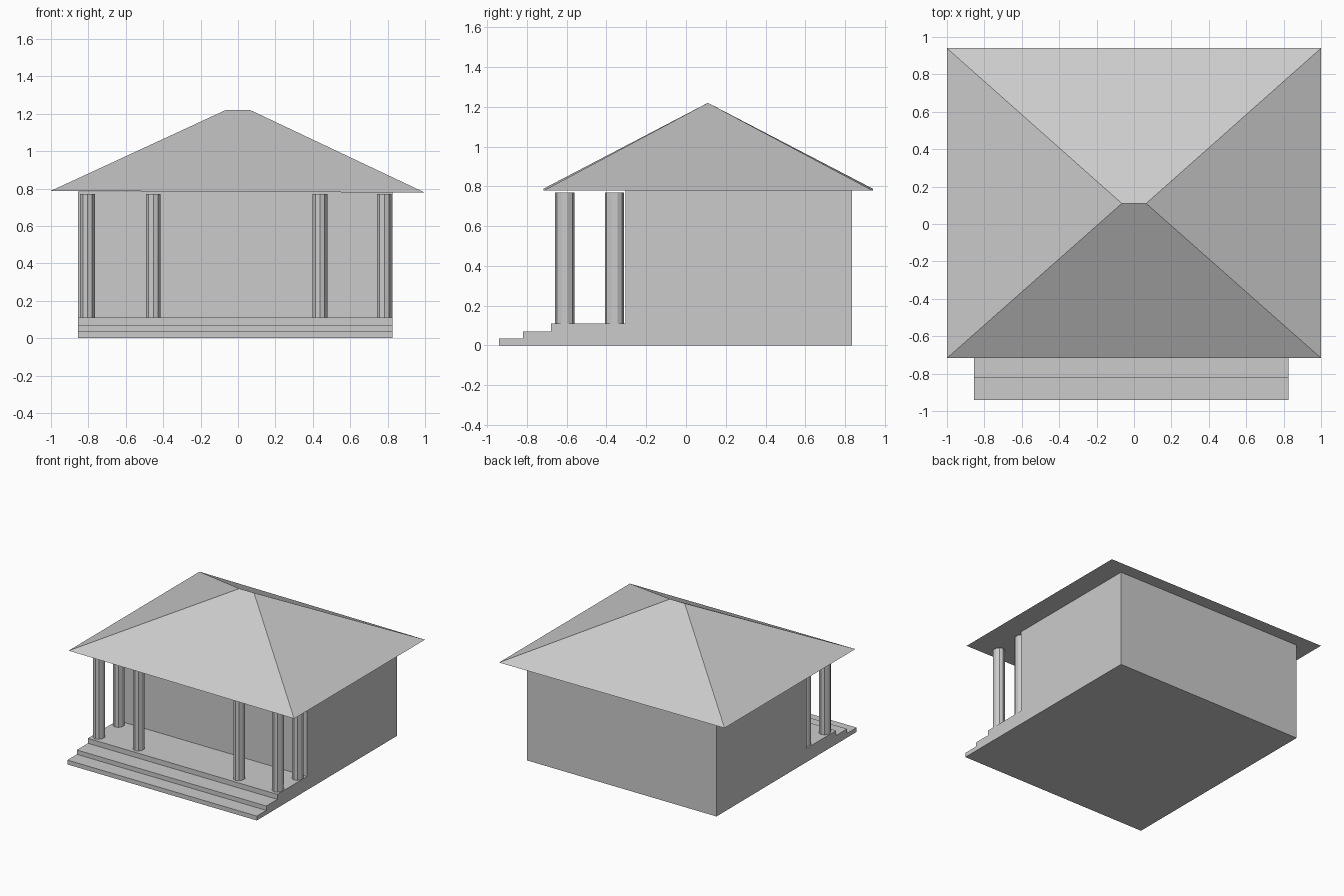
import bpy
from math import pi

if "Cube" in bpy.data.objects:
    bpy.data.objects.remove(bpy.data.objects["Cube"])


def make(name, verts, faces):
    mesh = bpy.data.meshes.new(name)
    mesh.from_pydata(verts, [], faces)
    obj = bpy.data.objects.new(name, mesh)
    bpy.context.collection.objects.link(obj)
    return obj


# House body: walls, porch floor and steps as one extruded side profile (y, z)
profile = [(-0.94, 0), (0.835, 0), (0.835, 0.785), (-0.305, 0.785),
           (-0.305, 0.11), (-0.68, 0.11), (-0.68, 0.07),
           (-0.82, 0.07), (-0.82, 0.035), (-0.94, 0.035)]
n = len(profile)
left, right = -0.855, 0.825
verts = [(x, y, z) for x in (right, left) for y, z in profile]
sides = [(i, i + n, (i + 1) % n + n, (i + 1) % n) for i in range(n)]
make("house_body", verts,
     sides + [tuple(range(n)), tuple(reversed(range(n, 2 * n)))])

# Hipped roof with a short ridge; its left eave sits slightly higher
y0, y1, ridge_y = -0.717, 0.94, 0.11
low, high, top = 0.778, 0.788, 1.22
make("hip_roof",
     [(-1, y0, high), (1, y0, low), (1, y1, low), (-1, y1, high),
      (-0.065, ridge_y, top), (0.065, ridge_y, top)],
     [(3, 2, 1, 0), (0, 1, 5, 4), (1, 2, 5), (2, 3, 4, 5), (3, 0, 4)])


# Porch columns: four along the front, one behind each end
def column(name, x, y, z0=0.11, z1=0.77):
    bpy.ops.mesh.primitive_cylinder_add(
        vertices=10, radius=1, depth=z1 - z0,
        location=(x, y, (z0 + z1) / 2), rotation=(0, 0, 0))
    obj = bpy.context.object
    obj.name = name
    obj.scale = (0.042, 0.048, 1)


for i, x in enumerate((-0.805, -0.453, 0.438, 0.782)):
    column(f"front_column_{i + 1}", x, -0.61)
for side, x in (("left", -0.805), ("right", 0.782)):
    column(f"rear_column_{side}", x, -0.36)
